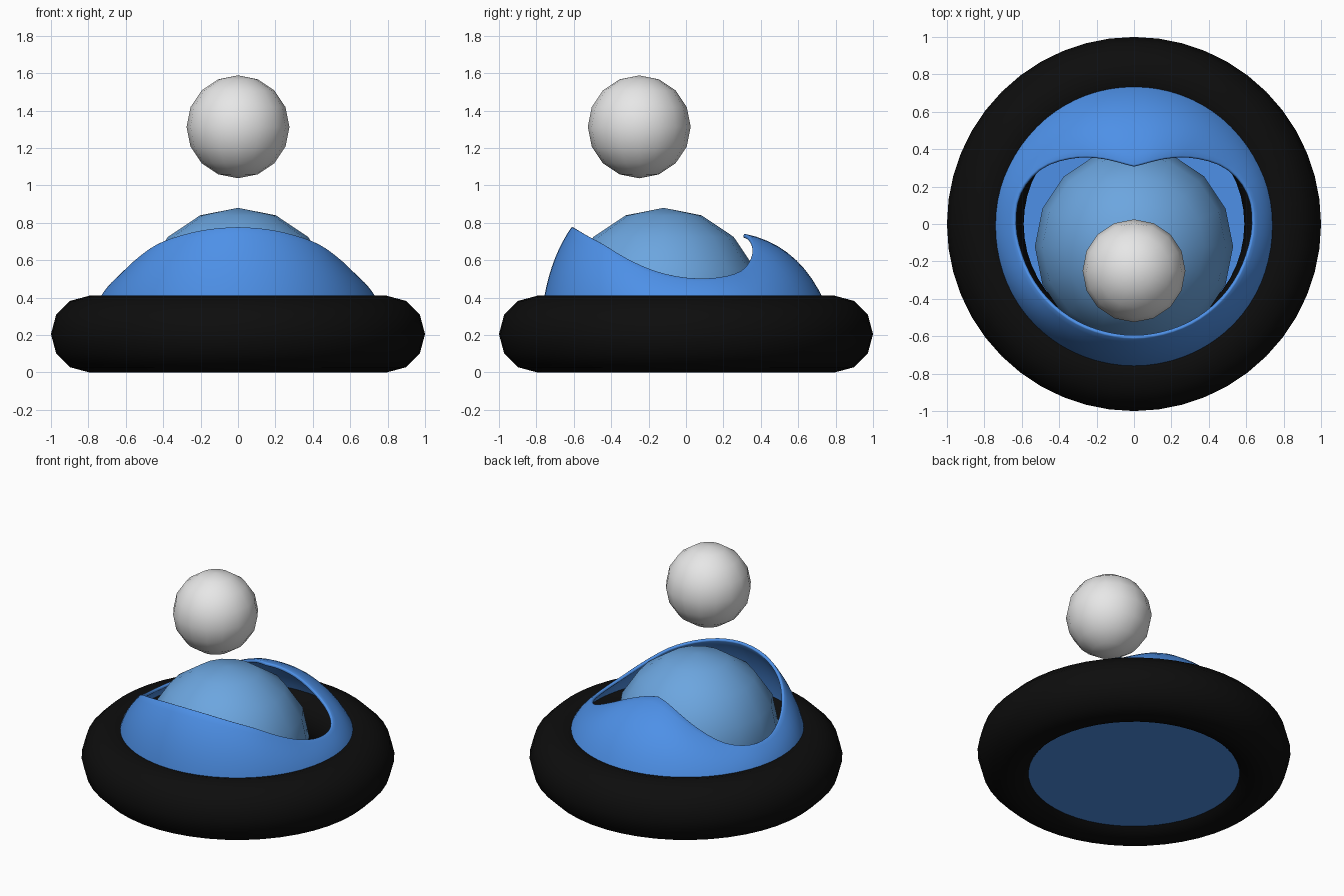
import bpy, bmesh, math

if "Cube" in bpy.data.objects:
    bpy.data.objects.remove(bpy.data.objects["Cube"], do_unlink=True)


def material(name, color):
    mat = bpy.data.materials.new(name)
    mat.use_nodes = True
    rgba = (*color, 1)
    mat.diffuse_color = rgba
    mat.node_tree.nodes["Principled BSDF"].inputs["Base Color"].default_value = rgba
    return mat


black = material("rubber black", (0.004, 0.004, 0.004))
blue = material("hull blue", (0.075, 0.28, 0.8))
sky = material("canopy light blue", (0.15, 0.38, 0.74))
grey = material("ball grey", (0.8, 0.8, 0.8))


def finish(obj, name, mat):
    obj.name = name
    obj.data.name = name
    obj.data.materials.append(mat)
    bpy.ops.object.select_all(action='DESELECT')
    obj.select_set(True)
    bpy.context.view_layer.objects.active = obj
    bpy.ops.object.shade_smooth_by_angle(angle=math.radians(50))
    return obj


def ball(name, radius, center, mat):
    bpy.ops.mesh.primitive_uv_sphere_add(segments=16, ring_count=8,
                                         radius=radius, location=center)
    return finish(bpy.context.object, name, mat)


# Inflated ring around the base
bpy.ops.mesh.primitive_torus_add(major_segments=48, minor_segments=12,
                                 major_radius=0.795, minor_radius=0.205,
                                 location=(0, 0, 0.205))
finish(bpy.context.object, "base_ring", black)

# Floating ball and cockpit dome
ball("floating_ball", 0.275, (0, -0.25, 1.313), grey)
dome = ball("cockpit_dome", 0.53, (0, -0.12, 0.35), sky)

# The dome stops at the hull floor
bm = bmesh.new()
bm.from_mesh(dome.data)
bmesh.ops.bisect_plane(bm, geom=bm.verts[:] + bm.edges[:] + bm.faces[:],
                       plane_co=(0, 0, -0.28), plane_no=(0, 0, 1), clear_inner=True)
bm.to_mesh(dome.data)
bm.free()

# Opening rim: radius and height from the front (first) to the back (last)
RIM_R = [.60, .60, .605, .61, .615, .62, .63, .625, .575, .485, .40, .335, .30]
RIM_Z = [.78, .768, .735, .685, .61, .545, .51, .51, .545, .62, .69, .73, .742]


def smooth(keys, u):
    """Catmull-Rom curve through evenly spaced keys, u from 0 to 1."""
    x = u * (len(keys) - 1)
    i = min(int(x), len(keys) - 2)
    t = x - i
    a, b, c, d = (keys[min(max(i + k, 0), len(keys) - 1)] for k in (-1, 0, 1, 2))
    return b + t * ((c - a) + t * ((2*a - 5*b + 4*c - d) + t * (3*(b - c) + d - a))) / 2


def hull_profile(u, steps=10):
    """Wall from the floor edge up to the rim, as (radius, height) pairs."""
    r, z = smooth(RIM_R, u) + 0.01, smooth(RIM_Z, u)
    start = (0.772, 0.3)
    bend = (0.53 + 0.35 * r, 0.3 + (z - 0.3) * (0.864 - 0.85 * (r - 0.3)))
    pts = [(0.685, 0.045), (0.75, 0.17)]
    for k in range(steps + 1):
        t = k / steps
        pts.append(tuple((1-t)**2 * a + 2*t*(1-t) * b + t*t * c
                         for a, b, c in zip(start, bend, (r, z))))
    return pts


# Hull shell with flat floor
SEG = 72
bm = bmesh.new()
columns = []
for s in range(SEG):
    turn = 2 * math.pi * s / SEG
    u = 1 - abs(1 - turn / math.pi)
    columns.append([bm.verts.new((r * math.sin(turn), -r * math.cos(turn), z))
                    for r, z in hull_profile(u)])
for s in range(SEG):
    a, b = columns[s], columns[(s + 1) % SEG]
    for k in range(len(a) - 1):
        bm.faces.new((a[k], b[k], b[k + 1], a[k + 1]))
bm.faces.new([col[0] for col in reversed(columns)])
bm.normal_update()
mesh = bpy.data.meshes.new("hull")
bm.to_mesh(mesh)
bm.free()
hull = bpy.data.objects.new("hull", mesh)
bpy.context.collection.objects.link(hull)
finish(hull, "hull", blue)
shell = hull.modifiers.new("shell", 'SOLIDIFY')
shell.thickness = 0.022
shell.offset = -1
lip = hull.modifiers.new("rounded lip", 'BEVEL')
lip.width = 0.008
lip.segments = 2
lip.limit_method = 'ANGLE'
lip.angle_limit = math.radians(60)
